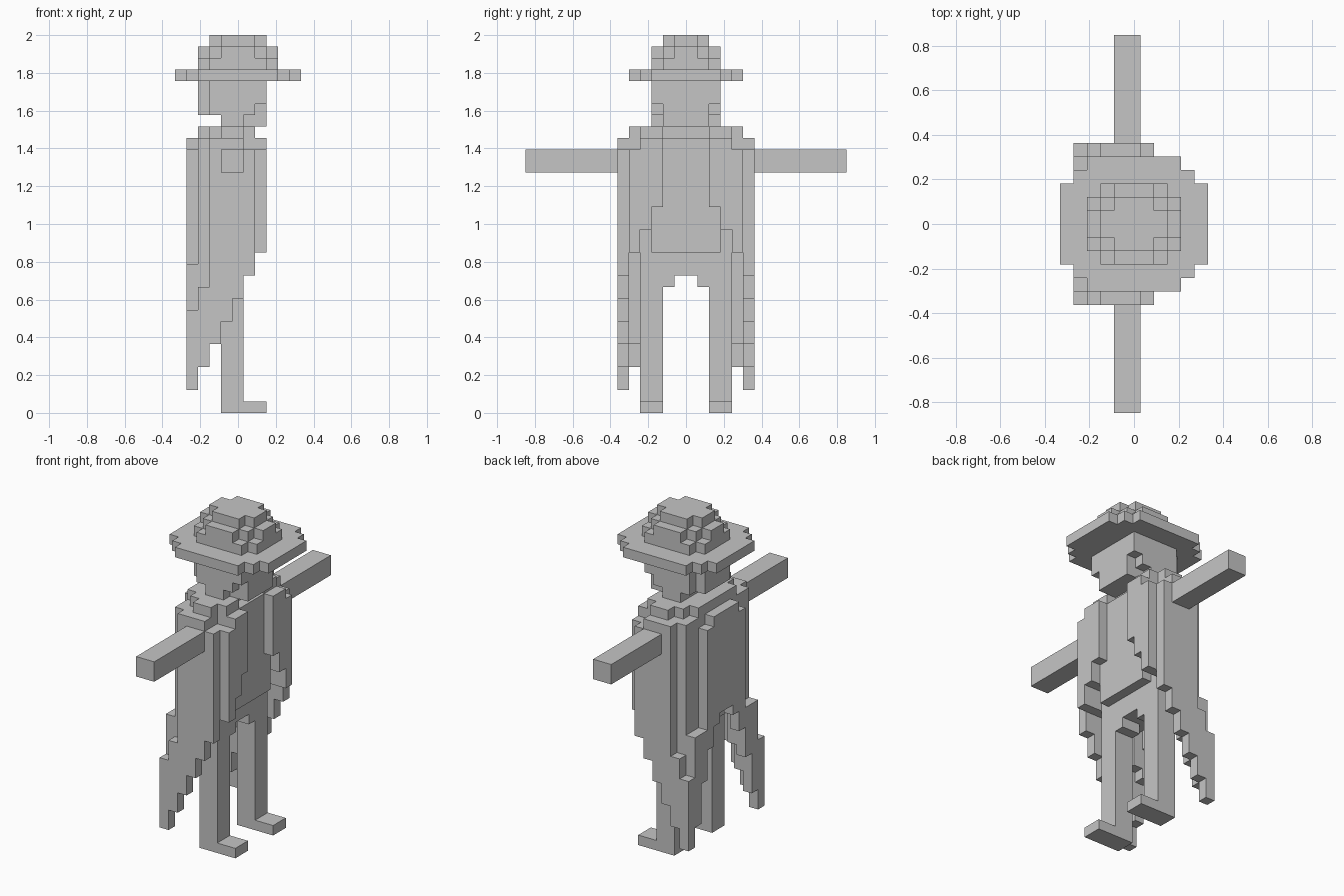
import bpy, bmesh
from mathutils import Matrix, Vector

cube = bpy.data.objects.get("Cube")
if cube:
    bpy.data.objects.remove(cube, do_unlink=True)

U = 2 / 33  # one block

grey = bpy.data.materials.new("plain grey")
grey.use_nodes = True
grey.diffuse_color = (0.56, 0.56, 0.56, 1)
grey.node_tree.nodes["Principled BSDF"].inputs["Base Color"].default_value = (0.56, 0.56, 0.56, 1)


def part(name, boxes):
    """Blocks as (x0, x1, y0, y1, z0, z1); x counts columns from the back brim edge."""
    bm = bmesh.new()
    for x0, x1, y0, y1, z0, z1 in boxes:
        size = Vector((x1 - x0, y1 - y0, z1 - z0)) * U
        mid = Vector(((x0 + x1 - 11) / 2, (y0 + y1) / 2, (z0 + z1) / 2)) * U
        bmesh.ops.create_cube(bm, size=1, matrix=Matrix.Translation(mid) @ Matrix.Diagonal((*size, 1)))
    mesh = bpy.data.meshes.new(name)
    bm.to_mesh(mesh)
    bm.free()
    mesh.materials.append(grey)
    obj = bpy.data.objects.new(name, mesh)
    bpy.context.collection.objects.link(obj)


def centred(x0, x1, half, z0, z1):
    return (x0, x1, -half, half, z0, z1)


def both(*boxes):
    out = []
    for x0, x1, y0, y1, z0, z1 in boxes:
        out += [(x0, x1, y0, y1, z0, z1), (x0, x1, -y1, -y0, z0, z1)]
    return out


# Hat: rounded brim and stepped crown
part("hat_brim", [centred(i, 11 - i, 3 + i, 29, 30) for i in range(3)])
part("hat_crown", [
    centred(2, 9, 2, 30, 31), centred(3, 8, 3, 30, 31),
    centred(2, 9, 1, 31, 32), centred(3, 8, 2, 31, 32), centred(4, 7, 3, 31, 32),
    centred(3, 8, 1, 32, 33), centred(4, 7, 2, 32, 33)])

# Head with stepped jaw
part("head", [
    centred(3, 8, 3, 27, 29), centred(3, 7, 3, 26, 27),
    centred(4, 6, 3, 25, 26), centred(2, 3, 2, 26, 29)])
part("chin", [centred(6, 8, 2, 25, 27)])

# Torso with the shirt set back between the lapels
part("torso", [centred(2, 6, 4, 16, 24), centred(3, 6, 4, 12, 16)])
part("shirt_front", [centred(6, 7, 2, 18, 24), centred(6, 7, 3, 14, 18)])
part("shoulders", both(
    (4, 6, 4, 5, 24, 25), (3, 7, 2, 4, 24, 25), (2, 3, 0, 3, 24, 25), (3, 6, 0, 2, 24, 25)))
part("hips", both((4, 6, 1, 4, 11, 12)))

# Coat: side panels whose hem climbs two blocks per column toward the front
panels = []
for col, top in zip(range(1, 7), (9, 11, 24, 24, 24, 23)):
    panels.append((col, col + 1, 5, 6, 2 * col, top))
part("coat_side_panels", both(*panels))
part("coat_lapels", both(
    (6, 8, 4, 5, 14, 23), (6, 8, 3, 4, 16, 24), (6, 8, 2, 3, 18, 24)))
part("coat_sides", both((3, 6, 4, 5, 14, 24)))
part("coat_back_corners", both(
    (2, 3, 4, 5, 6, 24), (2, 3, 3, 4, 9, 24), (1, 2, 4, 5, 4, 13), (1, 2, 3, 4, 8, 13)))

# Coat back: hem forms an arch
back = []
for y, hem in enumerate((14, 13, 11)):
    back.append((1, 2, y, y + 1, hem, 24 if y < 2 else 23))
part("coat_back", both(*back))

# Arms and legs
part("arms", both((4, 6, 6, 14, 21, 23)))
part("legs", both((4, 6, 2, 4, 0, 11)))
part("feet", both((6, 8, 2, 4, 0, 1)))
